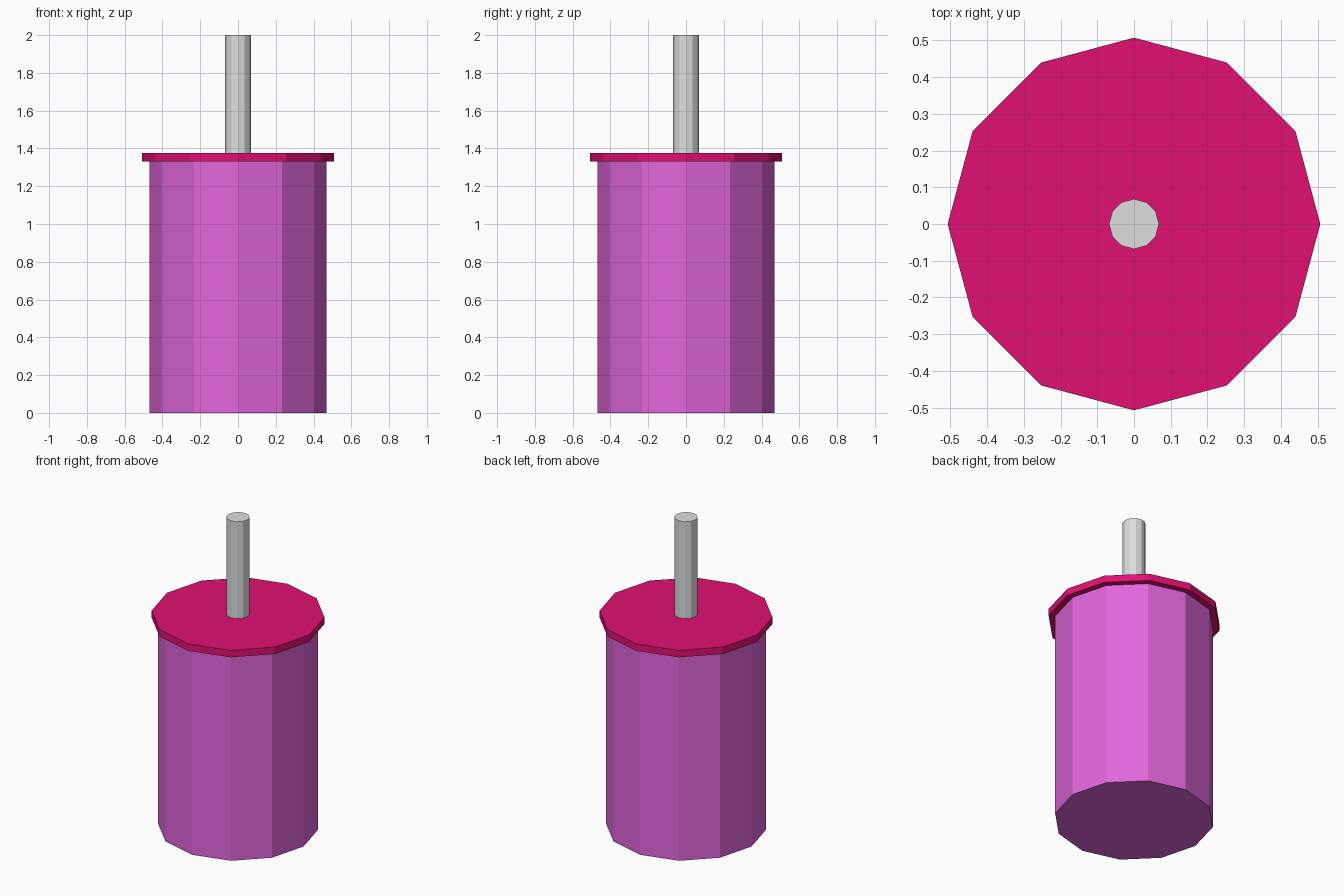
import bpy

cube = bpy.data.objects.get("Cube")
if cube:
    bpy.data.objects.remove(cube, do_unlink=True)


def make_material(name, rgb):
    mat = bpy.data.materials.new(name)
    mat.use_nodes = True
    color = (*rgb, 1.0)
    mat.diffuse_color = color
    mat.node_tree.nodes["Principled BSDF"].inputs["Base Color"].default_value = color
    return mat


def make_prism(name, radius, bottom, top, mat):
    """Flat-shaded twelve-sided cylinder with corners on the x and y axes."""
    bpy.ops.mesh.primitive_cylinder_add(
        vertices=12, radius=radius, depth=top - bottom,
        location=(0, 0, (bottom + top) / 2))
    obj = bpy.context.object
    obj.name = name
    obj.data.materials.append(mat)
    return obj


orchid = make_material("orchid purple", (0.75, 0.133, 0.71))
magenta = make_material("deep magenta", (0.75, 0.005, 0.17))
grey = make_material("light grey", (0.73, 0.73, 0.73))

# Cup, overhanging lid, and straw standing on the lid
make_prism("cup_body", 0.468, 0.0, 1.33, orchid)
make_prism("lid", 0.507, 1.33, 1.375, magenta)
make_prism("straw", 0.068, 1.375, 2.0, grey)
